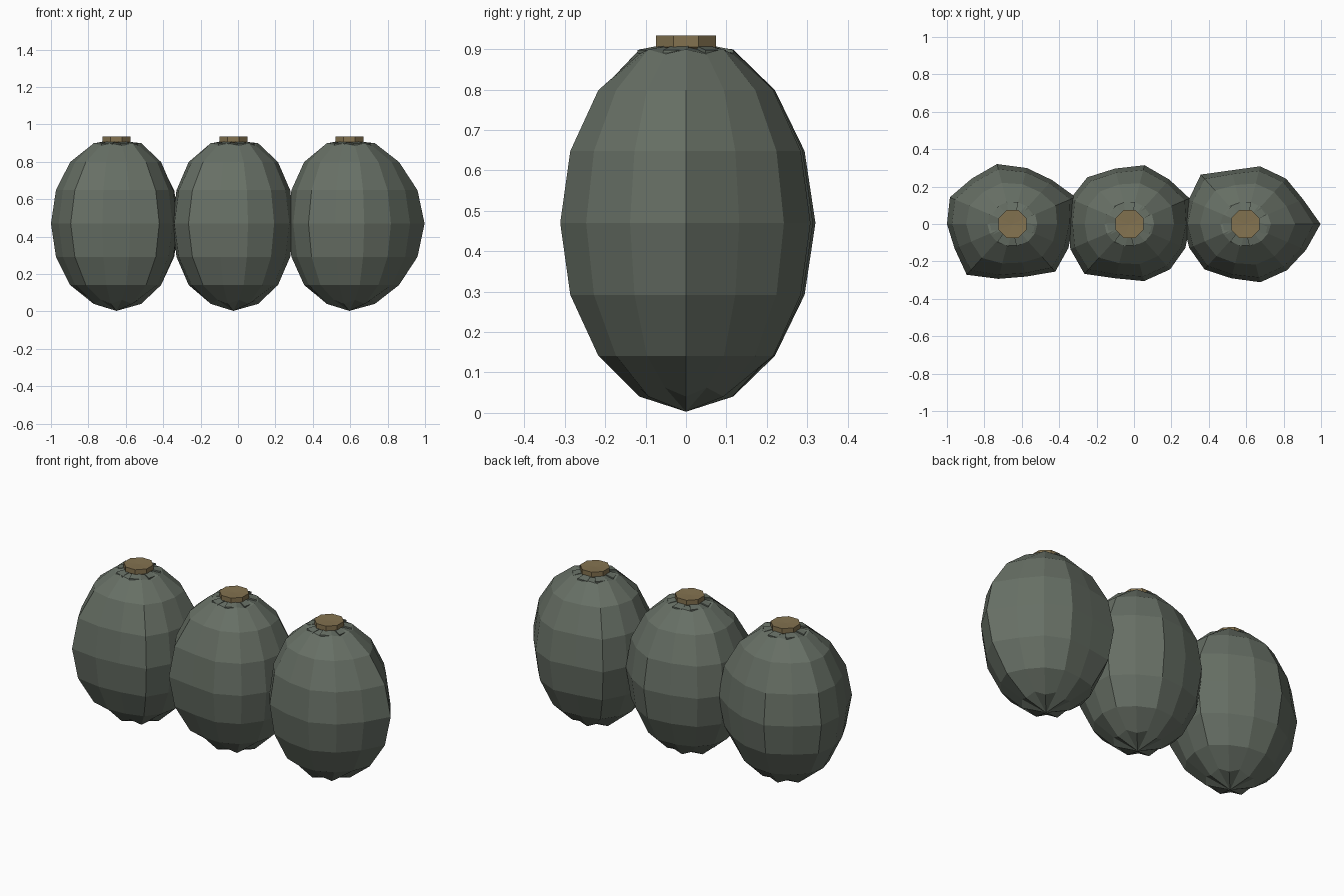
import bpy, bmesh
from math import sin, cos, pi

if "Cube" in bpy.data.objects:
    bpy.data.objects.remove(bpy.data.objects["Cube"])

N = 14            # ribs around each fruit
RINGS = 8         # bands from bottom to top


def material(name, rgb):
    m = bpy.data.materials.new(name)
    m.diffuse_color = (*rgb, 1)
    m.use_nodes = True
    m.node_tree.nodes["Principled BSDF"].inputs["Base Color"].default_value = m.diffuse_color
    return m


SKIN = material("skin", (0.135, 0.16, 0.13))
WOOD = material("stem_brown", (0.23, 0.17, 0.08))


def finish(bm, name, x, mat):
    bmesh.ops.recalc_face_normals(bm, faces=bm.faces)
    me = bpy.data.meshes.new(name)
    bm.to_mesh(me)
    bm.free()
    me.materials.append(mat)
    ob = bpy.data.objects.new(name, me)
    ob.location.x = x
    bpy.context.collection.objects.link(ob)
    return ob


def loft(bm, rings, bottom, top):
    # skin between rings of points, closed with a pole at each end
    vs = [[bm.verts.new(p) for p in r] for r in rings]
    lo, hi = bm.verts.new(bottom), bm.verts.new(top)
    n = len(vs[0])
    for i in range(n):
        j = (i + 1) % n
        bm.faces.new((lo, vs[0][j], vs[0][i]))
        bm.faces.new((hi, vs[-1][i], vs[-1][j]))
        for a, b in zip(vs, vs[1:]):
            bm.faces.new((a[i], a[j], b[j], b[i]))


# Fruit body: irregular ribbed ovoid
def fruit_body(x, bulge):
    bm = bmesh.new()
    rings = []
    for r in range(1, RINGS):
        t = pi * r / RINGS
        ring = []
        for k in range(N):
            a = 2 * pi * k / N
            f = 1 + (bulge[k] - 1) * sin(t) ** 2
            z = 0.47 - 0.465 * cos(t)
            if r == 1 and k % 2:
                z += 0.022          # puckered blossom end
            if r == RINGS - 1 and k % 2:
                z -= 0.012
            ring.append((0.35 * sin(t) * f * cos(a), 0.31 * sin(t) * f * sin(a), z))
        rings.append(ring)
    loft(bm, rings, (0, 0, 0.003), (0, 0, 0.915))
    finish(bm, "fruit_body", x, SKIN)


# Stem stub: short eight-sided flared plug
def stem(x):
    bm = bmesh.new()
    rings = [[(r * cos(pi / 4 * (k + .5)), r * sin(pi / 4 * (k + .5)), z) for k in range(8)]
             for r, z in ((0.062, 0.888), (0.081, 0.905), (0.081, 0.934))]
    loft(bm, rings, (0, 0, 0.888), (0, 0, 0.931))
    finish(bm, "stem", x, WOOD)


# Calyx: ring of small flaps lying under the stem
def calyx(x):
    bm = bmesh.new()
    for k in range(7):
        a = pi / 2 + 2 * pi * k / 7
        pts = []
        for z_off in (0, -0.008):
            for r, w, z in ((0.05, -0.018, 0.912), (0.118, -0.032, 0.898),
                            (0.118, 0.032, 0.898), (0.05, 0.018, 0.912)):
                pts.append(bm.verts.new((r * cos(a) - w * sin(a),
                                         r * sin(a) + w * cos(a), z + z_off)))
        bm.faces.new(pts[:4])
        bm.faces.new(pts[:3:-1])
        for i in range(4):
            j = (i + 1) % 4
            bm.faces.new((pts[i], pts[i + 4], pts[j + 4], pts[j]))
    finish(bm, "calyx", x, SKIN)


# Three fruits in a row, each with its own rib bulges
ROW = {
    -0.65: (.93, 1.07, .97, .99, 1.06, 1, 1.06, 1, .98, 1.12, .97, .93, 1.05, .95),
    -0.025: (.93, 1.02, .98, 1.04, .98, 1.03, 1, .93, 1, 1.1, .96, 1.01, 1, .95),
    0.595: (1.15, .98, 1, 1.02, .95, 1.09, .96, .95, .95, 1, .96, 1.03, 1.02, 1.03),
}
for x, bulge in ROW.items():
    fruit_body(x, bulge)
    stem(x)
    calyx(x)
